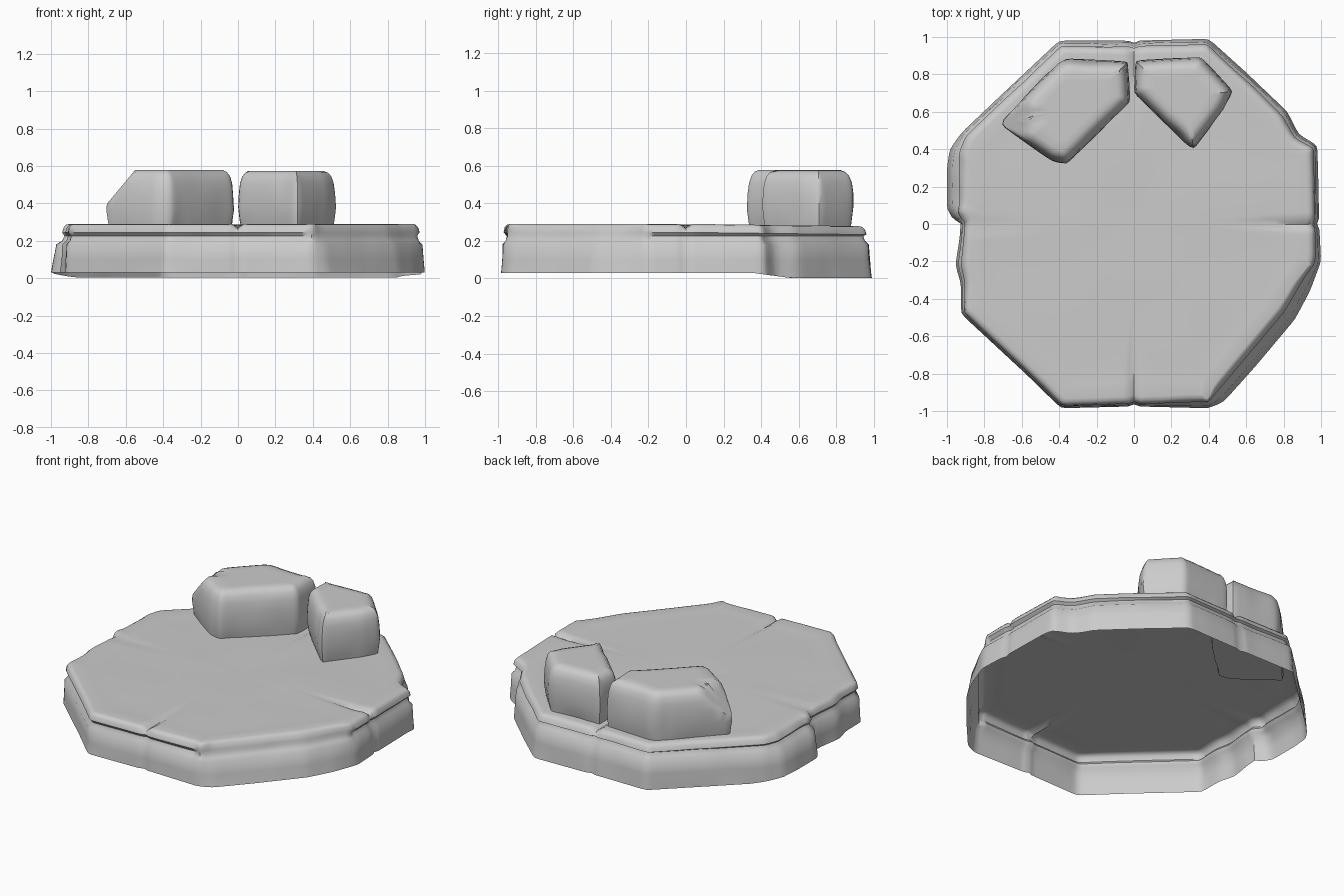
import bpy, bmesh, math
from mathutils import Vector, noise

if "Cube" in bpy.data.objects:
    bpy.data.objects.remove(bpy.data.objects["Cube"])


def resample(pts, step):
    """Split every side of a closed outline into short pieces, then soften the corners."""
    out = []
    for a, b in zip(pts, pts[1:] + pts[:1]):
        a, b = Vector(a), Vector(b)
        n = max(1, round((b - a).xy.length / step))
        out += [a.lerp(b, i / n) for i in range(n)]
    k = len(out)
    return [out[i] * 0.6 + (out[i - 1] + out[(i + 1) % k]) * 0.2 for i in range(k)]


def inward(pts):
    """Unit inward normals of a counter-clockwise outline."""
    k, res = len(pts), []
    for i in range(k):
        d = (pts[(i + 2) % k] - pts[i - 2]).xy.normalized()
        res.append(Vector((-d.y, d.x)))
    return res


def loft(name, rings, close_bottom, centre, angle):
    """Skin a stack of rings, ending in a centre point on top."""
    bm = bmesh.new()
    layers = [[bm.verts.new(p) for p in r] for r in rings]
    k = len(layers[0])
    for lo, hi in zip(layers, layers[1:]):
        for i in range(k):
            j = (i + 1) % k
            bm.faces.new((lo[i], lo[j], hi[j], hi[i]))
    tip = bm.verts.new(centre)
    for i in range(k):
        bm.faces.new((layers[-1][i], layers[-1][(i + 1) % k], tip))
    if close_bottom:
        bm.faces.new(layers[0][::-1])
    me = bpy.data.meshes.new(name)
    bm.to_mesh(me)
    bm.free()
    ob = bpy.data.objects.new(name, me)
    bpy.context.collection.objects.link(ob)
    bpy.ops.object.select_all(action='DESELECT')
    ob.select_set(True)
    bpy.context.view_layer.objects.active = ob
    bpy.ops.object.shade_smooth_by_angle(angle=math.radians(angle))
    return ob


# Slab outline, counter-clockwise: x, y, how far the top edge leans in
slab = [(0, .98, .03), (-.40, .98, .03), (-.72, .68, .03), (-.92, .49, .03),
        (-.985, .40, .06), (-1, .30, .08), (-1, .08, .07), (-.96, .015, .03), (-.93, 0, .02),
        (-.93, -.06, .02), (-.955, -.22, .03), (-.925, -.32, .02), (-.925, -.48, .01),
        (-.58, -.80, .01), (-.39, -.985, .01), (0, -.975, .01), (.40, -.985, .03),
        (.48, -.95, .08), (.65, -.76, .09), (.86, -.51, .09), (.94, -.36, .08),
        (1, -.20, .03), (.99, 0, .02), (.985, .25, .02), (.98, .42, .02), (.88, .48, .03),
        (.82, .60, .03), (.60, .81, .03), (.40, .99, .03)]
pts = resample(slab, .03)
nrm = inward(pts)
side = [(.03, 0, 0), (.10, .15, .002), (.18, .3, .004), (.20, .5, .020), (.225, .7, .024),
        (.245, .75, .006), (.272, .9, .010), (.286, 1, .022), (.29, 1.1, .04)]


def bottom_z(y):
    t = min(1, max(0, (y - .35) / .2))
    return .03 - .027 * t


def crack(x, y):
    """Dip along the four joints that run in from the rim."""
    r = math.hypot(x, y)
    d = abs(x) if abs(x) < abs(y) else abs(y)
    return .022 * math.exp(-(d / .018) ** 2) * min(1, max(0, (r - .55) / .35))


rings = []
for n, (z, lean, groove) in enumerate(side):
    ring = []
    for p, q in zip(pts, nrm):
        smooth = .25 if p.x > .38 and p.y < -.2 else 1
        wob = .012 * noise.noise(Vector((p.x * 4, p.y * 4, z * 9))) if n else 0
        xy = p.xy + q * (p.z * lean + groove * smooth + max(0, wob)
                         + .5 * crack(p.x, p.y))
        zz = bottom_z(p.y) if n == 0 else z - (.012 * max(0, p.y) if z > .24 else 0)
        if z > .26:
            zz -= crack(xy.x, xy.y)
        ring.append((xy.x, xy.y, zz))
    rings.append(ring)
rim = rings[-1]
for s in (.92, .82, .7, .55, .38, .2):
    rings.append([(x * s, y * s, .285 - .012 * max(0, y * s) - crack(x * s, y * s)
                   + .003 * noise.noise(Vector((x * s * 3, y * s * 3, 2)))) for x, y, z in rim])
loft("stone_slab", rings, False, (0, 0, .278), 50)


def block(name, outline, base, top, chip):
    """Rounded boulder with an optional broken left end."""
    pts = resample([(x, y, 0) for x, y in outline], .025)
    nrm = inward(pts)
    c = sum(pts, Vector()) / len(pts)
    rings = []
    for f, inset in ((0, .015), (.12, .008), (.35, 0), (.6, .003), (.78, .010),
                     (.9, .022), (.97, .040), (1, .065)):
        ring = []
        for p, q in zip(pts, nrm):
            z = base + (top - base) * f
            wob = .012 * noise.noise(Vector((p.x * 6, p.y * 6, z * 6)))
            xy = p.xy + q * (inset + max(0, wob))
            ring.append(Vector((xy.x, xy.y, z)))
        rings.append(ring)
    for s in (.75, .5, .25):
        rings.append([Vector((c.x, c.y, top)).lerp(p, s) for p in rings[7]])
    if chip:
        for ring in rings:
            for v in ring:
                v.z = min(v.z, top - 1.2 * max(0, -.55 - v.x))
    return loft(name, rings, True, (c.x, c.y, top), 45)


# Two wall stones along the back edge
block("left_block", [(-.03, .87), (-.36, .885), (-.41, .865), (-.70, .56), (-.71, .53),
                     (-.63, .47), (-.44, .335), (-.36, .32), (-.02, .65)], .25, .578, True)
block("right_block", [(.36, .895), (.005, .875), (0, .70), (.28, .425), (.32, .40),
                      (.48, .61), (.53, .71)], .275, .573, False)
